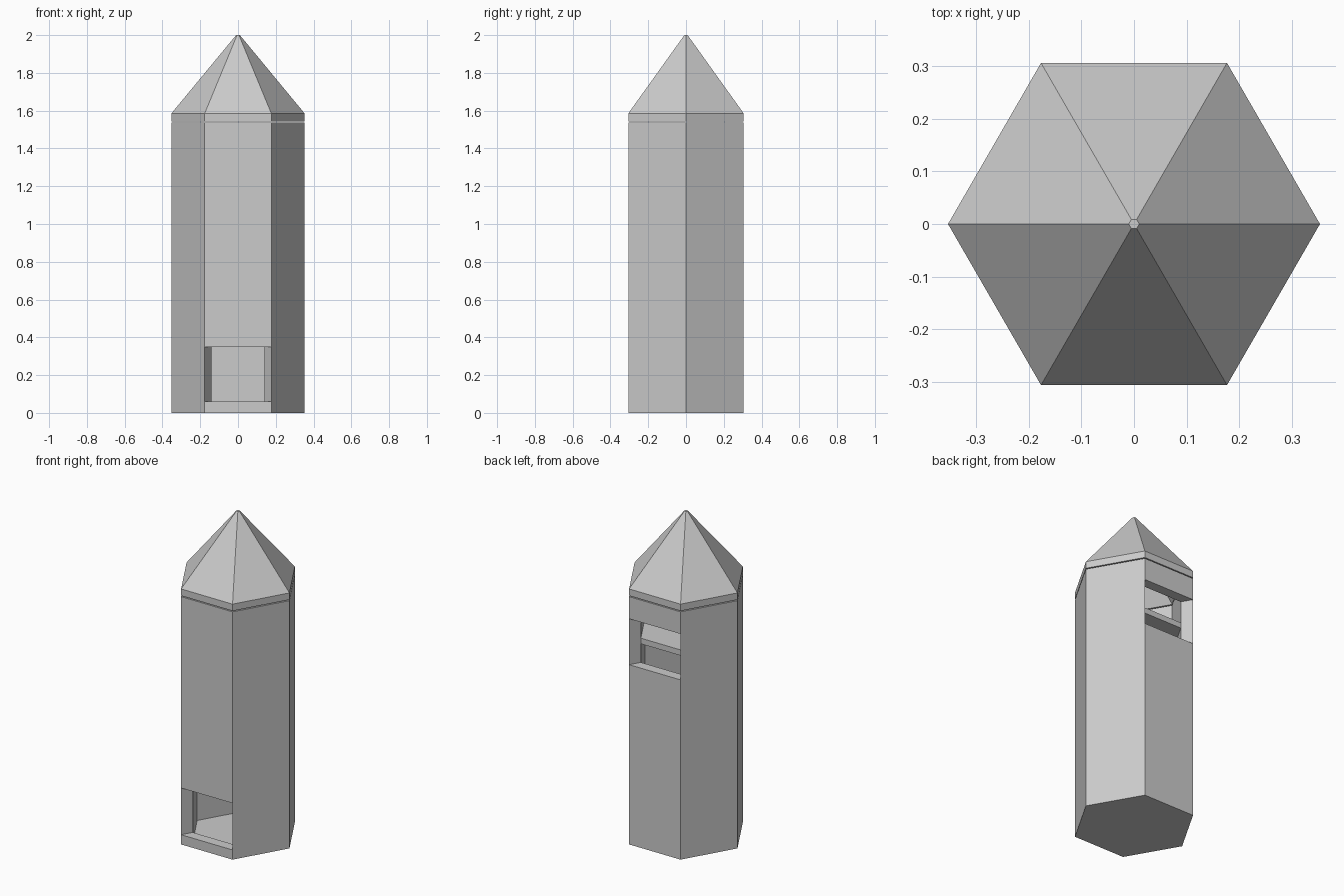
import bpy, bmesh, math
from mathutils import Vector

if "Cube" in bpy.data.objects:
    bpy.data.objects.remove(bpy.data.objects["Cube"], do_unlink=True)

OUTER, INNER = 0.353, 0.28      # hexagon corner radii
FRONT, BACK = 4, 1              # wall indices, counted from +x
LEVELS = [0, 0.06, 0.35, 1.115, 1.40, 1.537]
OPENINGS = {(FRONT, 1), (BACK, 3)}

grey = bpy.data.materials.new("plain grey")
grey.use_nodes = True
GREY = (0.6, 0.6, 0.6, 1)
grey.diffuse_color = GREY
grey.node_tree.nodes["Principled BSDF"].inputs["Base Color"].default_value = GREY


def corner(radius, i, z):
    a = math.radians(60 * i)
    return Vector((radius * math.cos(a), radius * math.sin(a), z))


def finish(name, bm):
    bmesh.ops.remove_doubles(bm, verts=bm.verts, dist=0.0001)
    bmesh.ops.dissolve_limit(bm, angle_limit=0.01, verts=bm.verts, edges=bm.edges)
    mesh = bpy.data.meshes.new(name)
    bm.to_mesh(mesh)
    bm.free()
    mesh.materials.append(grey)
    obj = bpy.data.objects.new(name, mesh)
    bpy.context.collection.objects.link(obj)
    return obj


def add_face(bm, points):
    return bm.faces.new([bm.verts.new(p) for p in points])


def lathe_hex(name, profile, closed=False):
    """Sweep (radius, z) points round six sides; open ends get capped."""
    bm = bmesh.new()
    pairs = list(zip(profile, profile[1:]))
    if closed:
        pairs.append((profile[-1], profile[0]))
    for (r0, z0), (r1, z1) in pairs:
        for i in range(6):
            add_face(bm, [corner(r0, i, z0), corner(r0, i + 1, z0),
                          corner(r1, i + 1, z1), corner(r1, i, z1)])
    if not closed:
        add_face(bm, [corner(*[profile[0][0], -i, profile[0][1]]) for i in range(6)])
        add_face(bm, [corner(profile[-1][0], i, profile[-1][1]) for i in range(6)])
    return finish(name, bm)


# Hollow hexagonal body: wall blocks, leaving out the two openings
def solid(i, k):
    return 0 <= k < len(LEVELS) - 1 and (i % 6, k) not in OPENINGS


bm = bmesh.new()
for i in range(6):
    for k in range(len(LEVELS) - 1):
        if not solid(i, k):
            continue
        lo, hi = LEVELS[k], LEVELS[k + 1]
        j = i + 1
        o, n = OUTER, INNER
        add_face(bm, [corner(o, i, lo), corner(o, j, lo), corner(o, j, hi), corner(o, i, hi)])
        add_face(bm, [corner(n, j, lo), corner(n, i, lo), corner(n, i, hi), corner(n, j, hi)])
        if not solid(i, k + 1):
            add_face(bm, [corner(o, i, hi), corner(o, j, hi), corner(n, j, hi), corner(n, i, hi)])
        if k and not solid(i, k - 1):
            add_face(bm, [corner(o, j, lo), corner(o, i, lo), corner(n, i, lo), corner(n, j, lo)])
        if not solid(i + 1, k):
            add_face(bm, [corner(o, j, lo), corner(n, j, lo), corner(n, j, hi), corner(o, j, hi)])
        if not solid(i - 1, k):
            add_face(bm, [corner(n, i, lo), corner(o, i, lo), corner(o, i, hi), corner(n, i, hi)])
# Underside
add_face(bm, [corner(OUTER, -i, 0) for i in range(6)])
finish("tower_body", bm)

# Floor and the shelf behind the back opening
lathe_hex("floor", [(INNER, 0.001), (INNER, 0.004)])
lathe_hex("upper_shelf", [(INNER, 1.23), (INNER, 1.265)])

# Hollow pointed roof, resting just clear of the walls
lathe_hex("roof", [(INNER, 1.543), (OUTER, 1.543), (OUTER, 1.585),
                   (0.01, 2.0), (0.004, 2.0), (0.004, 1.88)], closed=True)
lathe_hex("roof_tip", [(0.0095, 1.99), (0.0095, 2.0)])
